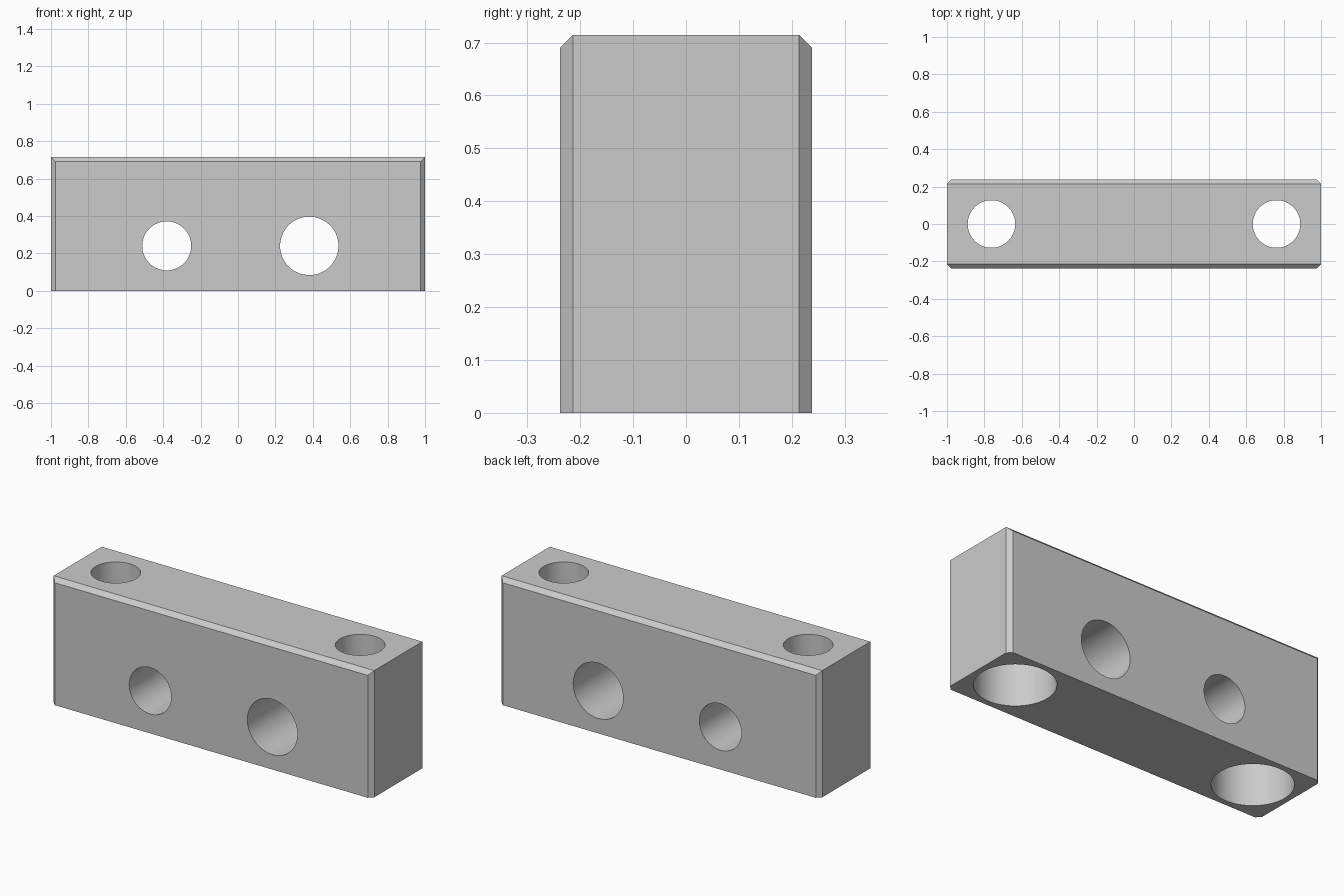
import bpy, bmesh, math
from mathutils import Vector

if "Cube" in bpy.data.objects:
    bpy.data.objects.remove(bpy.data.objects["Cube"], do_unlink=True)

# Sizes: half length, half depth, height, chamfer
HX, HY, H, C = 1.0, 0.238, 0.714, 0.024

grey = bpy.data.materials.new("plain grey")
grey.use_nodes = True
colour = (0.6, 0.6, 0.6, 1)
grey.diffuse_color = colour
grey.node_tree.nodes["Principled BSDF"].inputs["Base Color"].default_value = colour


def make_object(name, bm):
    mesh = bpy.data.meshes.new(name)
    bmesh.ops.recalc_face_normals(bm, faces=bm.faces[:])
    bm.to_mesh(mesh)
    bm.free()
    mesh.materials.append(grey)
    obj = bpy.data.objects.new(name, mesh)
    bpy.context.collection.objects.link(obj)
    return obj


def chamfer(bm, point, normal):
    geom = bm.verts[:] + bm.edges[:] + bm.faces[:]
    cut = bmesh.ops.bisect_plane(bm, geom=geom, plane_co=point,
                                 plane_no=Vector(normal).normalized(), clear_outer=True)
    edges = [e for e in cut["geom_cut"] if isinstance(e, bmesh.types.BMEdge)]
    bmesh.ops.contextual_create(bm, geom=edges)


# Solid block, chamfered on its upright corners and long top edges
bm = bmesh.new()
bmesh.ops.create_cube(bm, size=1)
bmesh.ops.scale(bm, vec=(2 * HX, 2 * HY, H), verts=bm.verts)
bmesh.ops.translate(bm, vec=(0, 0, H / 2), verts=bm.verts)
for sy in (-1, 1):
    for sx in (-1, 1):
        chamfer(bm, (sx * HX, sy * (HY - C), 0), (sx, sy, 0))
    chamfer(bm, (0, sy * HY, H - C), (0, sy, 1))
block = make_object("mounting_block", bm)


def drill(name, radius, length, location, along_y=False):
    bpy.ops.mesh.primitive_cylinder_add(vertices=64, radius=radius, depth=length, location=location,
                                        rotation=(math.pi / 2 if along_y else 0, 0, 0))
    cutter = bpy.context.object
    cutter.name = name
    cutter.data.materials.append(grey)
    bpy.context.view_layer.objects.active = block
    mod = block.modifiers.new(name, "BOOLEAN")
    mod.operation, mod.solver, mod.object = "DIFFERENCE", "EXACT", cutter
    bpy.ops.object.modifier_apply(modifier=name)
    bpy.data.objects.remove(cutter, do_unlink=True)


# Upright bolt holes with wide recesses from below
for x in (-0.762, 0.762):
    drill("bolt_hole", 0.127, 2, (x, 0, H / 2))
    drill("bolt_head_recess", 0.205, 0.952, (x, 0, 0))

# Cross holes from front to back
drill("small_cross_hole", 0.131, 2, (-0.381, 0, 0.24), True)
drill("large_cross_hole", 0.156, 2, (0.381, 0, 0.24), True)

# Smooth bores, crisp chamfers
bpy.ops.object.select_all(action="DESELECT")
block.select_set(True)
bpy.context.view_layer.objects.active = block
bpy.ops.object.shade_smooth_by_angle(angle=math.radians(30))
